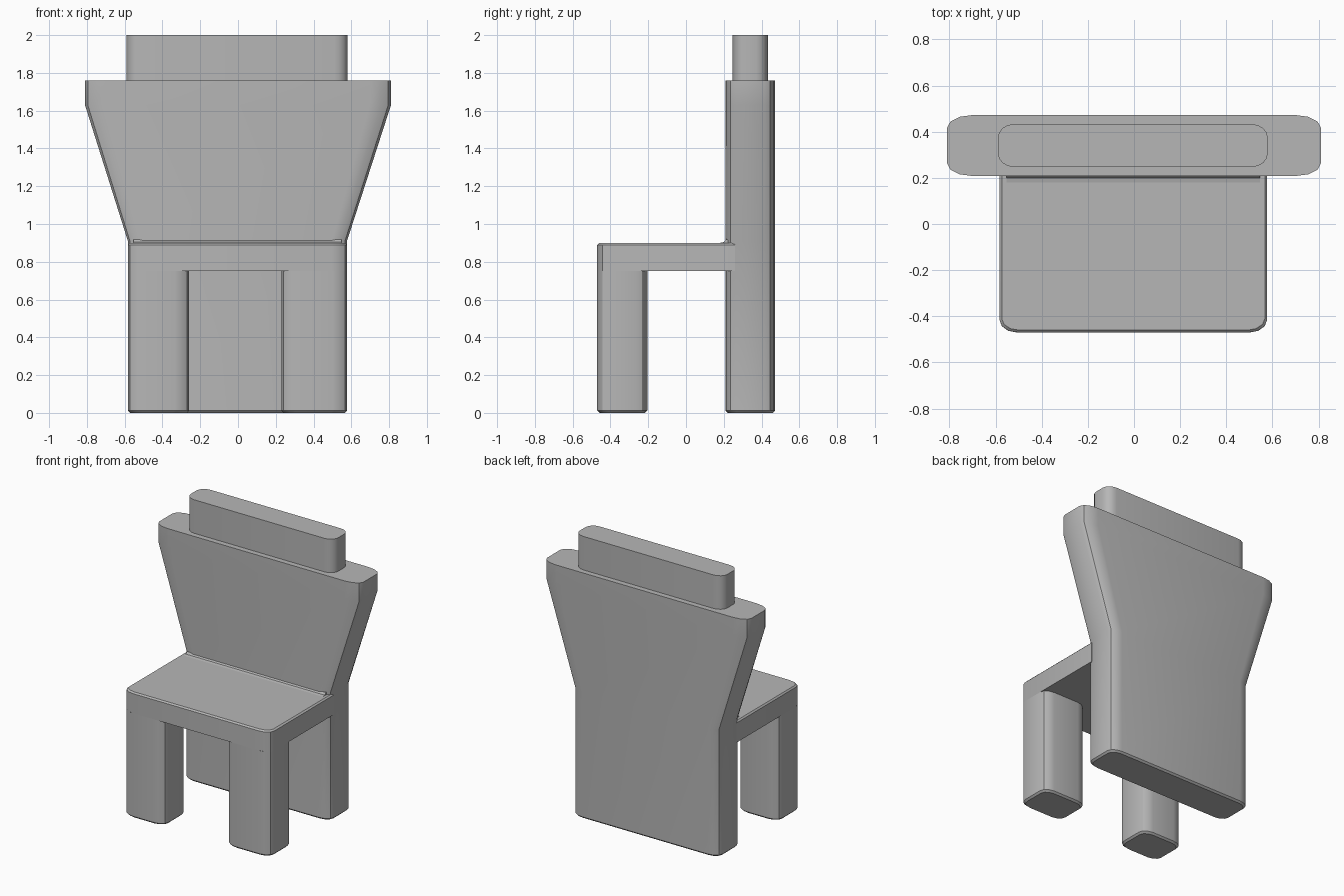
import bpy, bmesh, math

if "Cube" in bpy.data.objects:
    bpy.data.objects.remove(bpy.data.objects["Cube"])

grey = bpy.data.materials.new("plain grey")
grey.diffuse_color = (0.47, 0.47, 0.47, 1)
grey.use_nodes = True
grey.node_tree.nodes["Principled BSDF"].inputs["Base Color"].default_value = grey.diffuse_color


def finish(name, bm):
    bmesh.ops.recalc_face_normals(bm, faces=bm.faces)
    me = bpy.data.meshes.new(name)
    bm.to_mesh(me)
    bm.free()
    me.materials.append(grey)
    for p in me.polygons:
        p.use_smooth = True
    me.set_sharp_from_angle(angle=math.radians(32))
    ob = bpy.data.objects.new(name, me)
    bpy.context.collection.objects.link(ob)
    return ob


def outline(x0, x1, y0, y1, rx, ry, seg, square_back=False):
    """Rounded rectangle in plan, counter-clockwise from the back right."""
    pts = []
    for k, (cx, cy) in enumerate([(x1 - rx, y1 - ry), (x0 + rx, y1 - ry),
                                  (x0 + rx, y0 + ry), (x1 - rx, y0 + ry)]):
        if square_back and k < 2:
            pts.append((x1 if k == 0 else x0, y1))
            continue
        for i in range(seg + 1):
            a = math.pi / 2 * (k + i / seg)
            pts.append((cx + rx * math.cos(a), cy + ry * math.sin(a)))
    return pts


def loft(name, rings, seg=3, top=True, square_back=False):
    """Skin a stack of rings (z, x0, x1, y0, y1, rx, ry)."""
    bm = bmesh.new()
    loops = [[bm.verts.new((x, y, r[0])) for x, y in
              outline(*r[1:], seg, square_back)] for r in rings]
    n = len(loops[0])
    for a, b in zip(loops, loops[1:]):
        for i in range(n):
            j = (i + 1) % n
            bm.faces.new((a[i], a[j], b[j], b[i]))
    bm.faces.new(loops[0][::-1])
    if top:
        bm.faces.new(loops[-1])
    return finish(name, bm)


L, R = -0.583, 0.577   # side faces of the lower chair

# front legs, softened at the floor, open where they meet the seat
for name, x0, x1 in (("front_leg_left", L, -0.26), ("front_leg_right", 0.23, R)):
    loft(name, [(0, x0 + .012, x1 - .012, -.458, -.217, .07, .05),
                (.012, x0, x1, -.47, -.205, .075, .055),
                (.75, x0, x1, -.47, -.205, .075, .055)], top=False)

# seat slab with a softened top edge, its rear buried in the back panel
loft("seat", [(.75, L, R, -.47, .26, .08, .055),
              (.89, L, R, -.47, .26, .08, .055),
              (.90, L + .01, R - .01, -.46, .26, .075, .05)], square_back=True)

# small fillet between seat and back
bm = bmesh.new()
ends = [[bm.verts.new((x, y, z)) for y, z in
         ((.175, .899), (.20, .904), (.212, .918), (.25, .918), (.25, .88))]
        for x in (L + .03, R - .03)]
for i in range(5):
    j = (i + 1) % 5
    bm.faces.new((ends[0][i], ends[0][j], ends[1][j], ends[1][i]))
for e in ends:
    bm.faces.new(e)
finish("seat_fillet", bm)

# back panel: solid rear support that flares out above the seat
loft("back_panel", [(0, L + .012, R - .012, .22, .46, .07, .05),
                    (.012, L, R, .208, .472, .08, .055),
                    (.91, L, R, .208, .472, .08, .055),
                    (1.63, -.81, .81, .208, .472, .11, .055),
                    (1.76, -.81, .81, .208, .472, .11, .055)])

# headrest bar on top
loft("top_bar", [(1.76, -.59, .58, .247, .433, .07, .06),
                 (2.0, -.59, .58, .247, .433, .07, .06)], seg=4)
